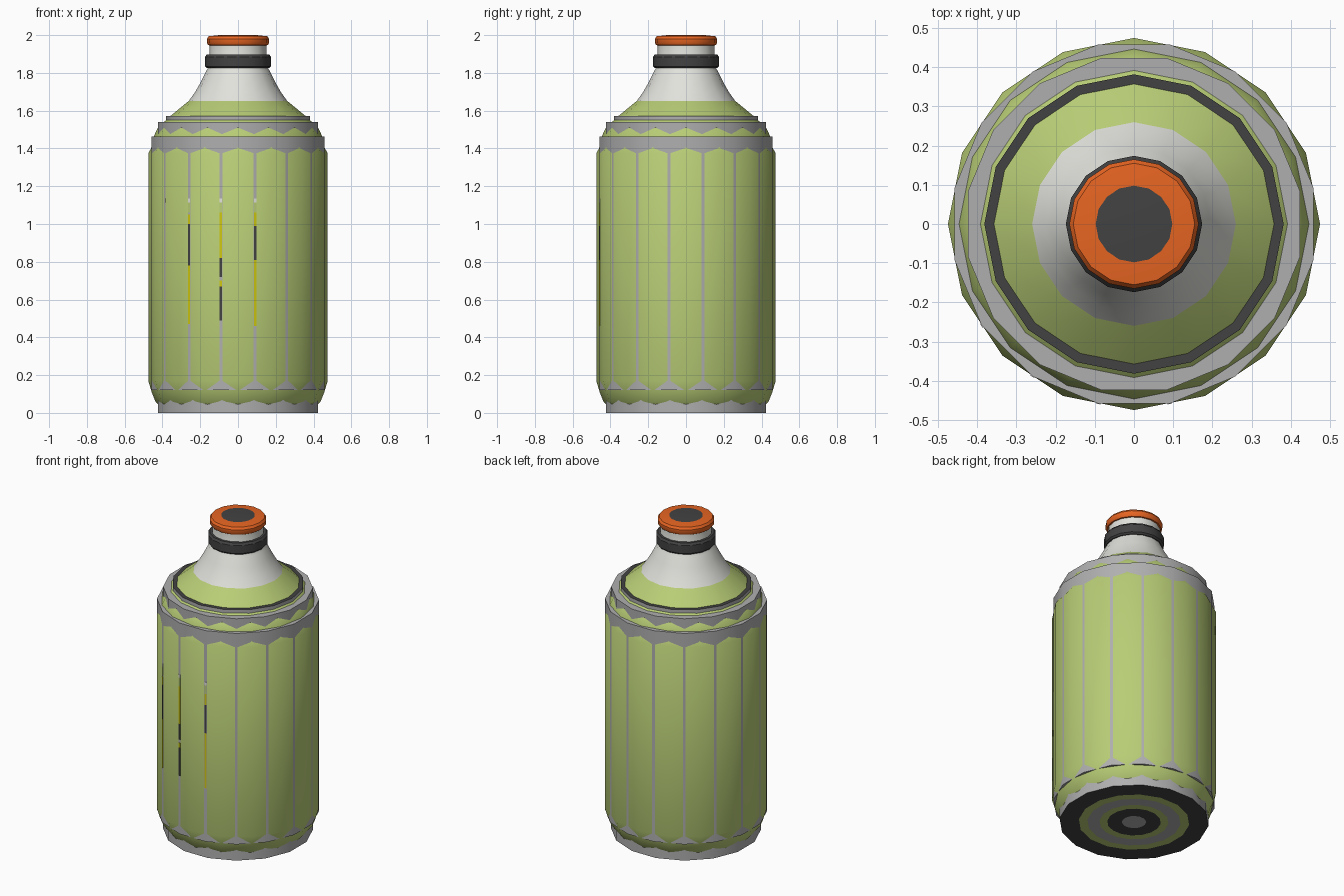
import bpy, bmesh, math
from mathutils import Matrix

SIDES = 16
STEP = 2 * math.pi / SIDES

cube = bpy.data.objects.get("Cube")
if cube:
    bpy.data.objects.remove(cube, do_unlink=True)


def make_material(name, rgb):
    mat = bpy.data.materials.new(name)
    mat.use_nodes = True
    mat.diffuse_color = (*rgb, 1)
    mat.node_tree.nodes["Principled BSDF"].inputs["Base Color"].default_value = (*rgb, 1)
    return mat


green = make_material("light green", (0.48, 0.61, 0.18))
grey = make_material("steel grey", (0.43, 0.43, 0.43))
white = make_material("off white", (0.76, 0.76, 0.72))
dark = make_material("charcoal", (0.055, 0.055, 0.055))
orange = make_material("orange", (0.80, 0.13, 0.016))
yellow = make_material("yellow", (0.62, 0.58, 0.005))


def finish(name, bm, mats):
    bmesh.ops.recalc_face_normals(bm, faces=bm.faces)
    mesh = bpy.data.meshes.new(name)
    bm.to_mesh(mesh)
    bm.free()
    for mat in mats:
        mesh.materials.append(mat)
    obj = bpy.data.objects.new(name, mesh)
    bpy.context.collection.objects.link(obj)
    return obj


def lathe(name, profile, mats, bands=None, turn=0.0, caps=(0, 0)):
    """Revolve (radius, z) points; bands gives a material slot per segment."""
    bm = bmesh.new()
    rings = []
    for r, z in profile:
        rings.append([bm.verts.new((r * math.cos((i + turn) * STEP),
                                    r * math.sin((i + turn) * STEP), z))
                      for i in range(SIDES)])
    for k, (low, high) in enumerate(zip(rings, rings[1:])):
        for i in range(SIDES):
            j = (i + 1) % SIDES
            face = bm.faces.new((low[i], low[j], high[j], high[i]))
            face.material_index = bands[k] if bands else 0
    for ring, slot in ((rings[0], caps[0]), (rings[-1], caps[1])):
        bm.faces.new(ring).material_index = slot
    obj = finish(name, bm, mats)
    bpy.ops.object.select_all(action="DESELECT")
    obj.select_set(True)
    bpy.context.view_layer.objects.active = obj
    bpy.ops.object.shade_smooth_by_angle(angle=math.radians(32))
    return obj


# Green bottle with rounded foot and shoulder
lathe("bottle_body", [(0.41, 0.03), (0.437, 0.06), (0.457, 0.11), (0.475, 0.17),
                      (0.475, 1.375), (0.460, 1.40), (0.448, 1.46), (0.424, 1.51),
                      (0.392, 1.54), (0.36, 1.57), (0.26, 1.652)], [green])

# Pale neck
lathe("bottle_neck", [(0.26, 1.652), (0.226, 1.70), (0.195, 1.755), (0.168, 1.81),
                      (0.15, 1.84), (0.15, 1.96)], [white])

# Grey sleeves, turned half a side so their corners show through the body
lathe("main_sleeve", [(0.40, 0.12), (0.4675, 0.12), (0.4675, 1.463), (0.40, 1.463)],
      [grey], turn=0.5)
lathe("shoulder_sleeve", [(0.35, 1.44), (0.432, 1.44), (0.432, 1.54), (0.35, 1.54)],
      [grey], turn=0.5)
lathe("upper_rim", [(0.35, 1.52), (0.382, 1.52), (0.382, 1.572), (0.34, 1.572)],
      [grey, dark], bands=[0, 0, 1], caps=(0, 1))

# Base with concentric coloured rings underneath
lathe("base", [(0.07, 0), (0.155, 0), (0.20, 0), (0.27, 0), (0.32, 0),
               (0.432, 0), (0.432, 0.10), (0.38, 0.10)],
      [grey, dark, green], bands=[1, 2, 0, 2, 1, 0, 0], turn=0.5)

# Neck ring and cap
lathe("neck_ring", [(0.14, 1.825), (0.165, 1.825), (0.174, 1.835), (0.174, 1.885),
                    (0.165, 1.898), (0.14, 1.898)], [dark])
lathe("cap", [(0.145, 1.945), (0.158, 1.947), (0.165, 1.958), (0.165, 1.98),
              (0.155, 1.994), (0.098, 2.0)], [orange, dark], caps=(0, 1))

# Narrow label strips along the front corners: (corner, bottom, top, colour)
strips = [
    (-1.5, 0.47, 0.78, yellow), (-1.5, 0.78, 1.0, dark), (-1.5, 1.0, 1.05, yellow),
    (-0.5, 0.49, 0.67, dark), (-0.5, 0.67, 0.70, yellow), (-0.5, 0.72, 0.82, dark),
    (-0.5, 0.82, 1.06, yellow),
    (0.5, 0.46, 0.81, yellow), (0.5, 0.81, 0.99, dark), (0.5, 0.99, 1.06, yellow),
]
for corner in (-2.5, -1.5, -0.5, 0.5):
    strips.append((corner, 1.115, 1.135, white))
    if corner > -2:
        strips.append((corner, 1.06, 1.115, green))
for n, (corner, low, high, mat) in enumerate(strips):
    bm = bmesh.new()
    bmesh.ops.create_cube(bm, size=1)
    bm.transform(Matrix.Rotation(corner * STEP, 4, "Z")
                 @ Matrix.Translation((0, -0.4665, (low + high) / 2))
                 @ Matrix.Diagonal((0.012, 0.004, high - low, 1)))
    finish(f"label_strip_{n + 1}", bm, [mat])
